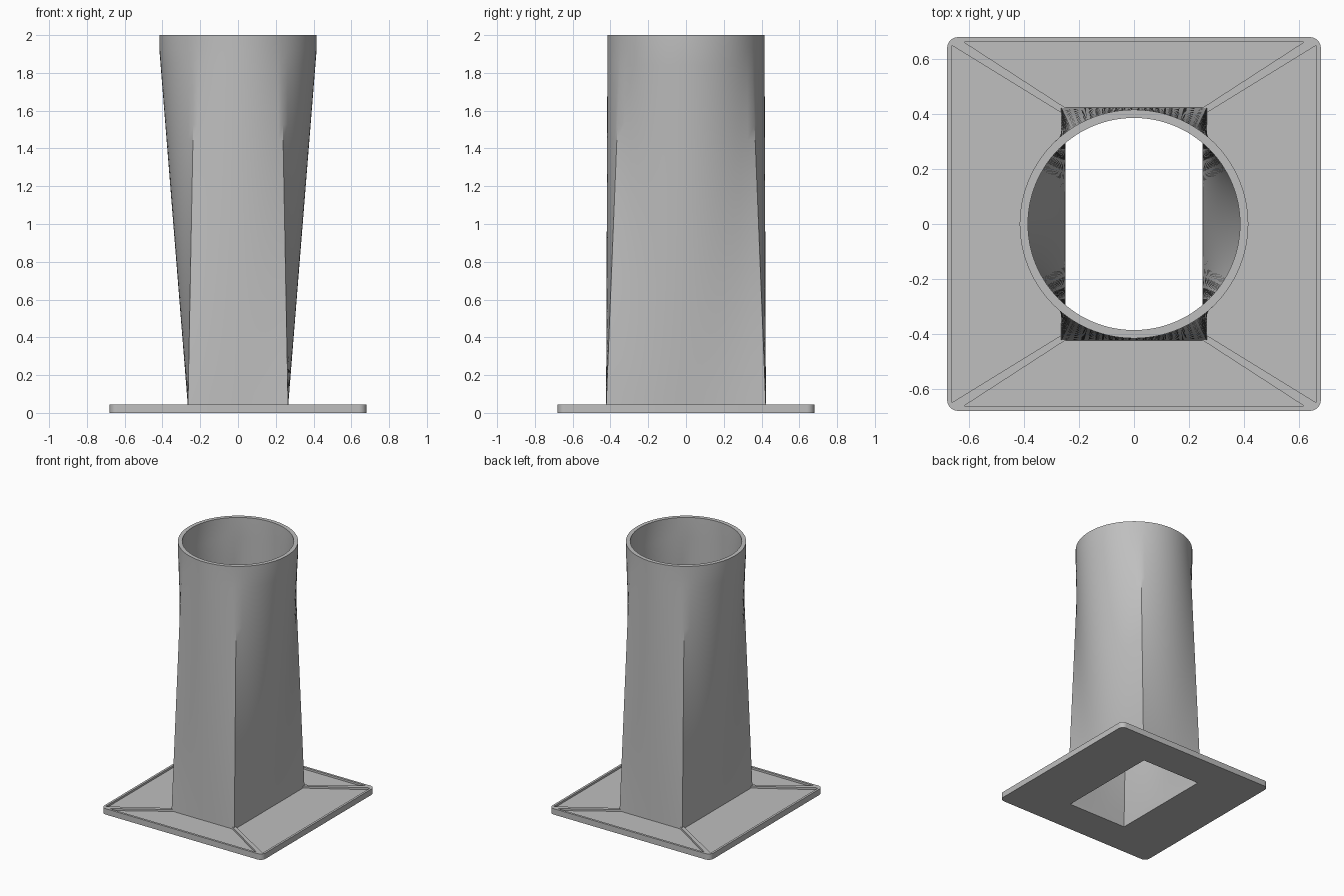
import bpy, bmesh
from math import sin, cos, tan, pi, radians

cube = bpy.data.objects.get("Cube")
if cube:
    bpy.data.objects.remove(cube, do_unlink=True)

grey = bpy.data.materials.new("light grey")
grey.use_nodes = True
colour = (0.52, 0.52, 0.52, 1)
grey.diffuse_color = colour
grey.node_tree.nodes["Principled BSDF"].inputs["Base Color"].default_value = colour

PLATE, THICK, FLOOR = 0.68, 0.045, 0.03
HOLE_X, HOLE_Y, WALL = 0.25, 0.408, 0.015
R_OUT, R_IN, HEIGHT, COLLAR = 0.416, 0.386, 2.0, 1.92
CORNER = radians(56.5)


def add_object(name, bm):
    bmesh.ops.recalc_face_normals(bm, faces=bm.faces)
    mesh = bpy.data.meshes.new(name)
    bm.to_mesh(mesh)
    bm.free()
    mesh.materials.append(grey)
    obj = bpy.data.objects.new(name, mesh)
    bpy.context.collection.objects.link(obj)
    return obj


def prism(name, outline, z0, z1):
    bm = bmesh.new()
    face = bm.faces.new([bm.verts.new((x, y, z0)) for x, y in outline])
    top = bmesh.ops.extrude_face_region(bm, geom=[face])["geom"]
    verts = [v for v in top if isinstance(v, bmesh.types.BMVert)]
    bmesh.ops.translate(bm, verts=verts, vec=(0, 0, z1 - z0))
    return add_object(name, bm)


def smooth(obj, angle):
    bpy.ops.object.select_all(action="DESELECT")
    obj.select_set(True)
    bpy.context.view_layer.objects.active = obj
    bpy.ops.object.shade_smooth_by_angle(angle=radians(angle))


def cut(obj, cutter):
    mod = obj.modifiers.new("cut", "BOOLEAN")
    mod.operation = "DIFFERENCE"
    mod.solver = "EXACT"
    mod.object = cutter
    bpy.context.view_layer.objects.active = obj
    bpy.ops.object.modifier_apply(modifier=mod.name)
    bpy.data.objects.remove(cutter, do_unlink=True)


# Base plate: square slab with rounded corners
radius, steps = 0.04, 6
outline = []
for q, (sx, sy) in enumerate([(1, 1), (-1, 1), (-1, -1), (1, -1)]):
    for i in range(steps + 1):
        a = (q + i / steps) * pi / 2
        outline.append((sx * (PLATE - radius) + radius * cos(a),
                        sy * (PLATE - radius) + radius * sin(a)))
plate = prism("base_plate", outline, 0, THICK)

# Shallow panels between the rim and the diagonal ribs
inner = HOLE_X + 0.005
for s in (1, -1):
    front = [(-0.62, 0.663), (0.62, 0.663), (inner - 0.01, 0.42),
             (inner - 0.01, 0.38), (0.01 - inner, 0.38), (0.01 - inner, 0.42)]
    side = [(0.663, 0.65), (0.663, -0.65), (0.265, -0.405),
            (inner, -0.395), (inner, 0.395), (0.265, 0.405)]
    for shape in (front, side):
        cut(plate, prism("panel_cutter", [(s * x, s * y) for x, y in shape], FLOOR, 0.1))

# Rectangular opening through the plate
opening = [(-HOLE_X, -HOLE_Y), (HOLE_X, -HOLE_Y), (HOLE_X, HOLE_Y), (-HOLE_X, HOLE_Y)]
cut(plate, prism("opening_cutter", opening, -0.1, 0.2))
smooth(plate, 25)


# Duct: rectangle blending to a circle, ending in a short round collar
def rect_point(a, hx, hy):
    """Point on the rectangle that matches angle a on the circle."""
    k = (hy / hx) / tan(CORNER)
    c, s = cos(a), sin(a) * k
    scale = min(hx / max(abs(c), 1e-9), hy / max(abs(s), 1e-9))
    return c * scale, s * scale


n = 20
angles = []
for start, end in ((-CORNER, CORNER), (CORNER, pi - CORNER),
                   (pi - CORNER, pi + CORNER), (pi + CORNER, 2 * pi - CORNER)):
    angles += [start + (end - start) * i / n for i in range(n)]
levels = [i / 24 for i in range(25)]


def ring(bm, hx, hy, r, t, z):
    verts = []
    for a in angles:
        x, y = rect_point(a, hx, hy)
        verts.append(bm.verts.new((x + (r * cos(a) - x) * t, y + (r * sin(a) - y) * t, z)))
    return verts


bm = bmesh.new()
skins = []
for hx, hy, r in ((HOLE_X + WALL, HOLE_Y + WALL, R_OUT), (HOLE_X, HOLE_Y, R_IN)):
    rings = [ring(bm, hx, hy, r, t, FLOOR + (COLLAR - FLOOR) * t) for t in levels]
    rings.append(ring(bm, hx, hy, r, 1, HEIGHT))
    skins.append(rings)
loop = skins[0] + skins[1][::-1]
for low, high in zip(loop, loop[1:] + loop[:1]):
    for i in range(len(angles)):
        j = (i + 1) % len(angles)
        bm.faces.new((low[i], low[j], high[j], high[i]))
duct = add_object("duct", bm)
smooth(duct, 30)
